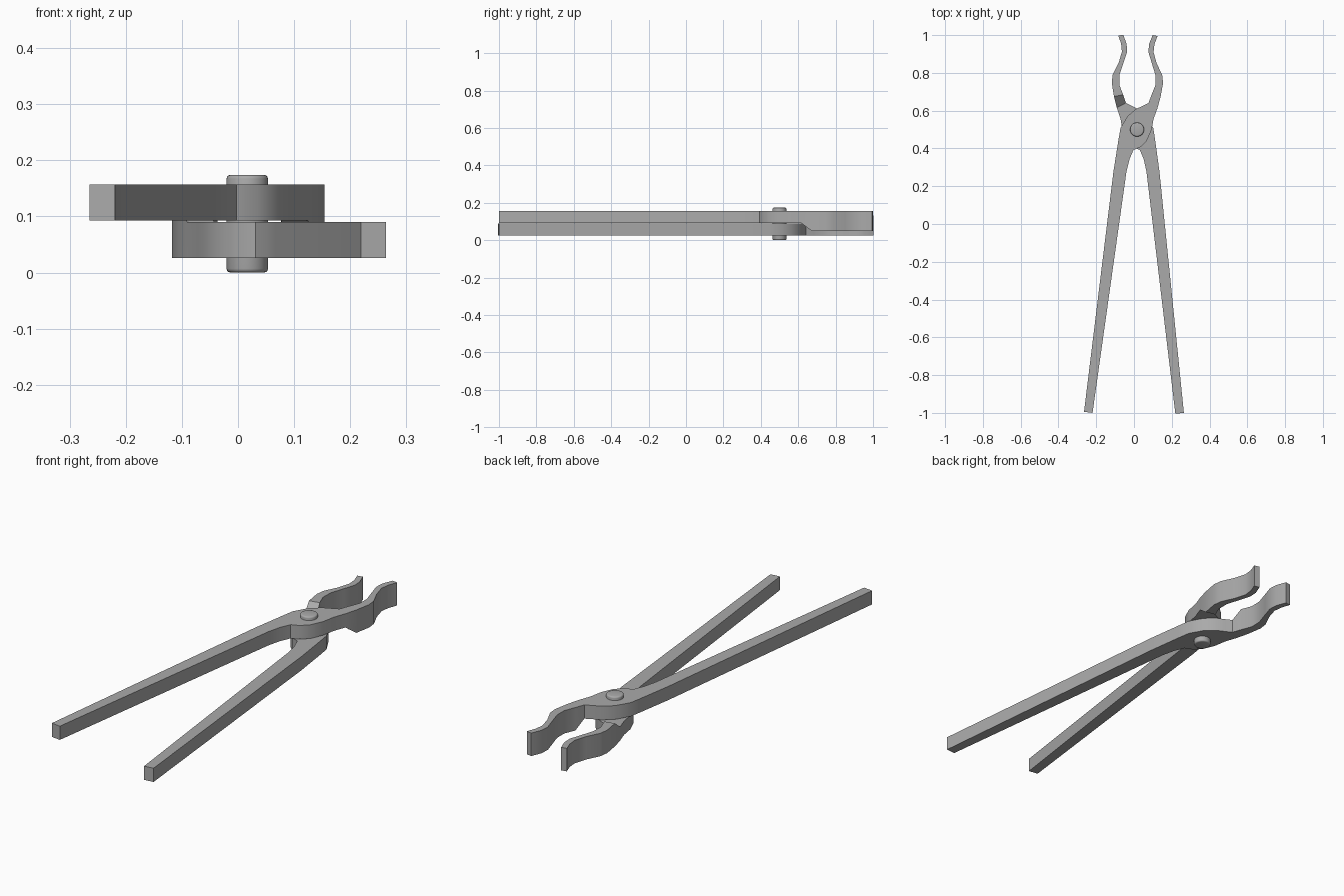
import bpy, bmesh
from math import pi, radians
from mathutils import Matrix

if "Cube" in bpy.data.objects:
    bpy.data.objects.remove(bpy.data.objects["Cube"], do_unlink=True)

steel = bpy.data.materials.new("grey_steel")
steel.use_nodes = True
GREY = (0.4, 0.4, 0.4, 1)
steel.diffuse_color = GREY
steel.node_tree.nodes["Principled BSDF"].inputs["Base Color"].default_value = GREY

PIVOT = Matrix.Translation((0.0155, 0.5, 0.0915))
TOP, INNER, JAW_LOW = 0.0655, 0.0015, -0.0415

# Arm stations from handle end to jaw tip: left x, y, right x, y from the pivot
HANDLE = [(-.280, -1.494, -.235, -1.5), (-.124, -.22, -.055, -.22)]
HINGE = [(-.108, -.119, -.039, -.156), (-.097, -.05, -.018, -.108),
         (-.087, .008, .019, -.093), (-.05, .071, .051, -.061),
         (-.007, .108, .077, -.003), (.03, .125, .088, .056),
         (.061, .14, .109, .114)]
JAW = [(.077, .183, .125, .172), (.098, .235, .1385, .246),
       (.098, .288, .134, .288), (.077, .357, .104, .352),
       (.061, .41, .088, .41), (.064, .452, .093, .452),
       (.083, .5, .109, .495)]


def finish(name, bm, matrix):
    bmesh.ops.recalc_face_normals(bm, faces=bm.faces)
    mesh = bpy.data.meshes.new(name)
    bm.to_mesh(mesh)
    bm.free()
    mesh.materials.append(steel)
    obj = bpy.data.objects.new(name, mesh)
    bpy.context.collection.objects.link(obj)
    obj.matrix_world = matrix
    bpy.ops.object.select_all(action='DESELECT')
    obj.select_set(True)
    bpy.context.view_layer.objects.active = obj
    bpy.ops.object.shade_smooth_by_angle(angle=radians(32))
    return obj


def make_arm(name, matrix):
    # Loft a four-sided section along the arm; the jaw drops past the joint plane
    bm = bmesh.new()
    rings = []
    for part, low in ((HANDLE, INNER), (HINGE, INNER), (JAW, JAW_LOW)):
        for lx, ly, rx, ry in part:
            rings.append([bm.verts.new(p) for p in (
                (lx, ly, low), (rx, ry, low), (rx, ry, TOP), (lx, ly, TOP))])
    for a, b in zip(rings, rings[1:]):
        for i in range(4):
            j = (i + 1) % 4
            bm.faces.new((a[i], a[j], b[j], b[i]))
    bm.faces.new(rings[0])
    bm.faces.new(rings[-1])
    return finish(name, bm, matrix)


# Two matching arms, the second turned over and slightly more closed
make_arm("upper_arm", PIVOT)
make_arm("lower_arm", PIVOT @ Matrix.Rotation(-0.021, 4, 'Z') @ Matrix.Rotation(pi, 4, 'Y'))

# Rivet through both arms, with rounded rims
bm = bmesh.new()
bmesh.ops.create_cone(bm, cap_ends=True, segments=32, radius1=0.037,
                      radius2=0.037, depth=0.174)
rims = [e for e in bm.edges if abs(e.verts[0].co.z - e.verts[1].co.z) < 0.001]
bmesh.ops.bevel(bm, geom=rims, offset=0.007, segments=3, profile=0.5, affect='EDGES')
finish("rivet", bm, Matrix.Translation((0.0165, 0.5, 0.087)))
